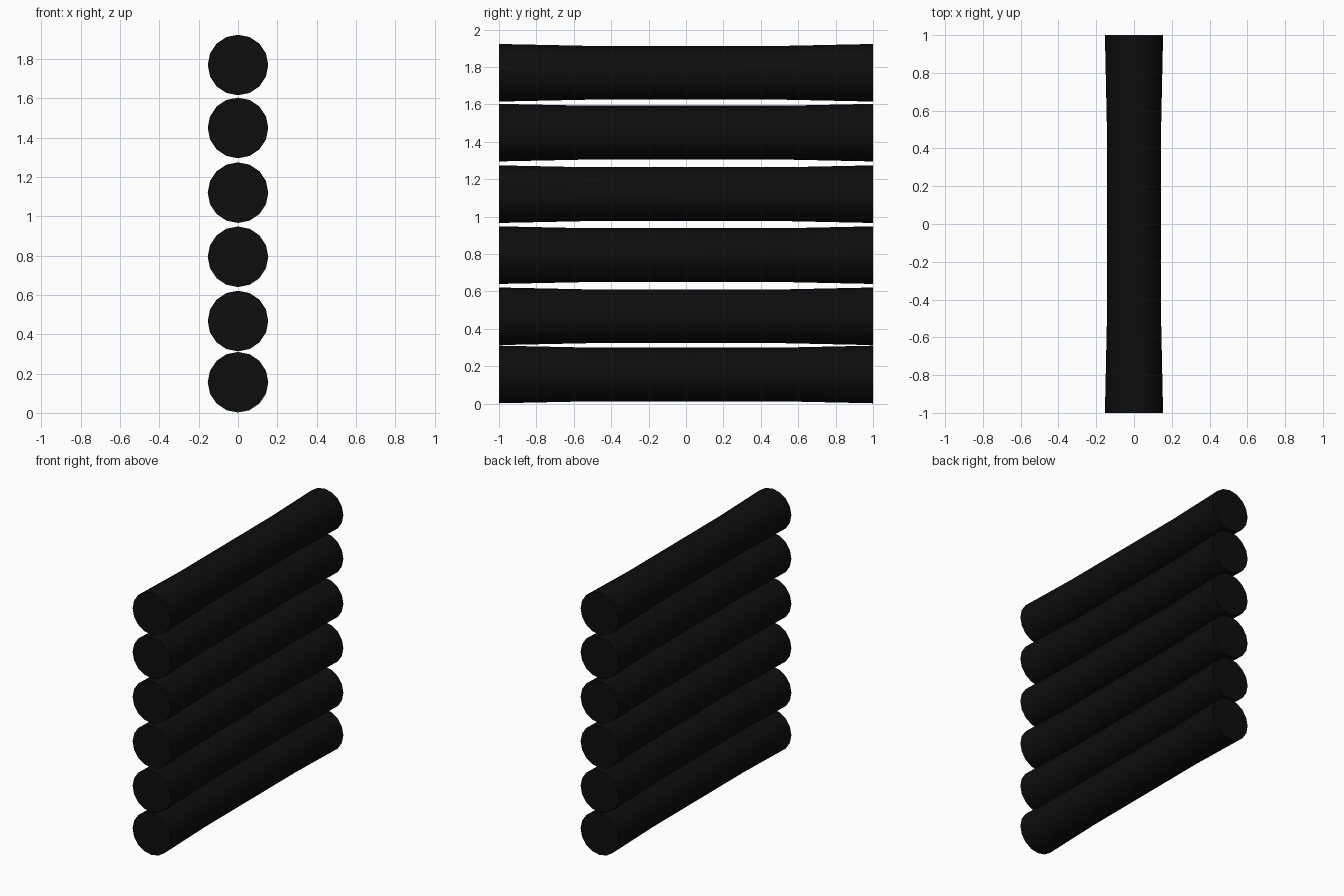
import bpy, bmesh, math

if "Cube" in bpy.data.objects:
    bpy.data.objects.remove(bpy.data.objects["Cube"])

SIDES = 16
# waisted log profile: (y, radius)
PROFILE = [(-1.0, 0.154), (-0.53, 0.144), (0.53, 0.144), (1.0, 0.154)]
HEIGHTS = [0.156, 0.467, 0.794, 1.12, 1.449, 1.769]

black = bpy.data.materials.new("dark_wood")
black.diffuse_color = (0.004, 0.004, 0.004, 1)
black.use_nodes = True
black.node_tree.nodes["Principled BSDF"].inputs["Base Color"].default_value = black.diffuse_color


def make_log(name, z):
    bm = bmesh.new()
    rings = []
    for y, r in PROFILE:
        rings.append([bm.verts.new((r * math.cos(2 * math.pi * i / SIDES), y,
                                    r * math.sin(2 * math.pi * i / SIDES)))
                      for i in range(SIDES)])
    # side walls
    for a, b in zip(rings, rings[1:]):
        for i in range(SIDES):
            j = (i + 1) % SIDES
            bm.faces.new((a[i], a[j], b[j], b[i]))
    # end caps
    bm.faces.new(rings[0])
    bm.faces.new(rings[-1])
    bmesh.ops.recalc_face_normals(bm, faces=bm.faces)
    mesh = bpy.data.meshes.new(name)
    bm.to_mesh(mesh)
    bm.free()
    mesh.materials.append(black)
    obj = bpy.data.objects.new(name, mesh)
    obj.location.z = z
    bpy.context.collection.objects.link(obj)
    bpy.context.view_layer.objects.active = obj
    obj.select_set(True)


# stack of six logs forming a wall
for n, z in enumerate(HEIGHTS):
    make_log(f"wall_log_{n + 1}", z)
bpy.ops.object.shade_smooth_by_angle(angle=math.radians(30))
